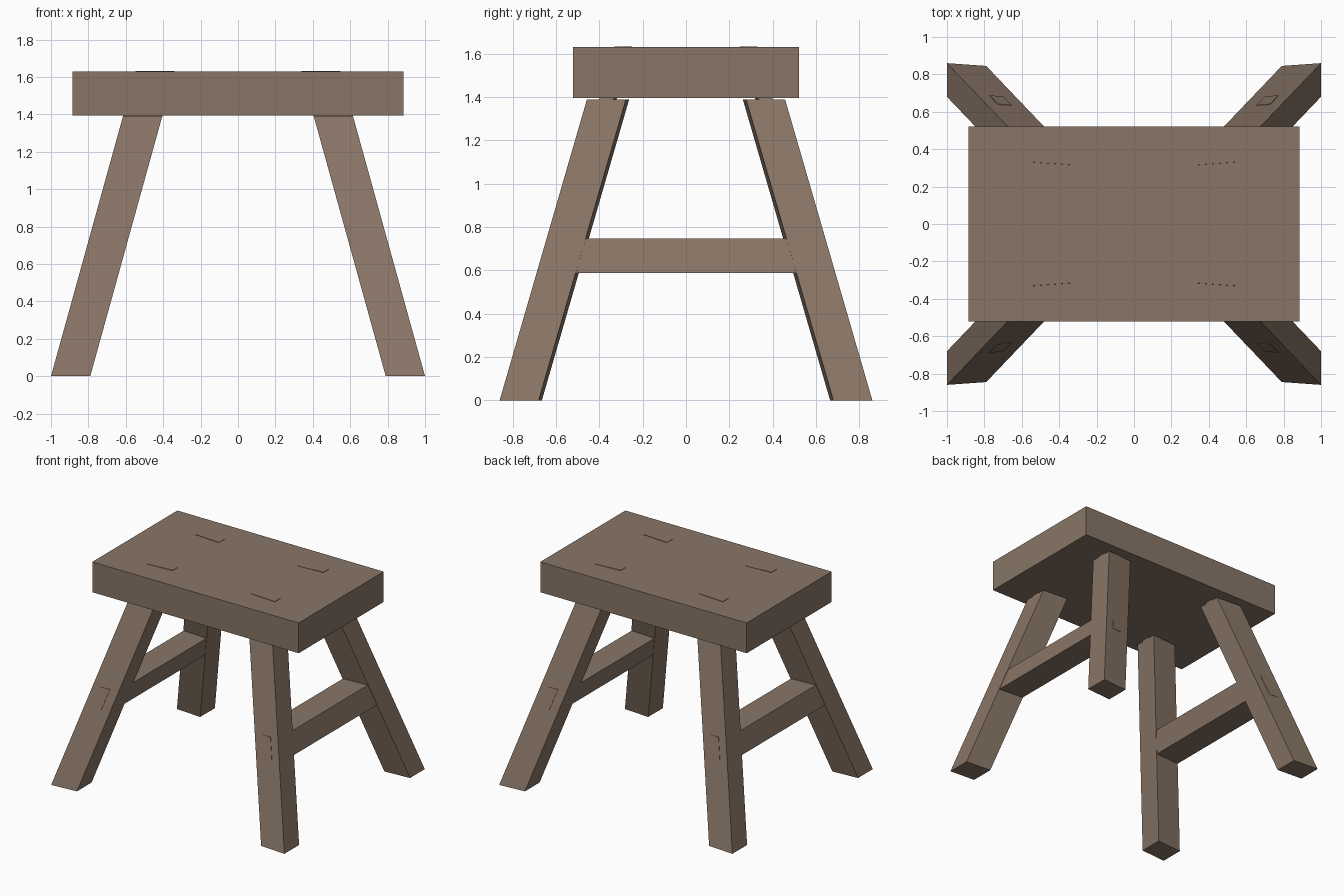
import bpy, bmesh

if "Cube" in bpy.data.objects:
    bpy.data.objects.remove(bpy.data.objects["Cube"])

wood = bpy.data.materials.new("brown wood")
wood.diffuse_color = (0.25, 0.18, 0.134, 1)
wood.use_nodes = True
wood.node_tree.nodes["Principled BSDF"].inputs["Base Color"].default_value = wood.diffuse_color

SEAT_LOW, SEAT_TOP = 1.395, 1.63


def leg_point(u, v, z):
    """Point in a splayed leg: u across x (0 to 1), v across y (0 to 1), at height z."""
    return (0.79 + 0.21 * u - 0.277 * z,
            0.665 + 0.015 * u + 0.18 * v - 0.29 * z, z)


def block(name, corners):
    """Six-sided block from 4 lower corners followed by 4 upper corners."""
    bm = bmesh.new()
    v = [bm.verts.new(c) for c in corners]
    bm.faces.new(v[3::-1])
    bm.faces.new(v[4:])
    for i in range(4):
        j = (i + 1) % 4
        bm.faces.new((v[i], v[j], v[j + 4], v[i + 4]))
    bmesh.ops.recalc_face_normals(bm, faces=bm.faces[:])
    mesh = bpy.data.meshes.new(name)
    bm.to_mesh(mesh)
    bm.free()
    mesh.materials.append(wood)
    obj = bpy.data.objects.new(name, mesh)
    bpy.context.collection.objects.link(obj)
    return obj


def leg_block(name, sx, sy, u0, u1, v0, v1, z0, z1):
    """Block that follows the leg's splay, mirrored into one corner."""
    quad = [(u0, v0), (u1, v0), (u1, v1), (u0, v1)]
    pts = [leg_point(u, v, z) for z in (z0, z1) for u, v in quad]
    return block(name, [(sx * x, sy * y, z) for x, y, z in pts])


# Seat slab
rect = [(-0.885, -0.521), (0.885, -0.521), (0.885, 0.521), (-0.885, 0.521)]
block("seat", [(x, y, z) for z in (SEAT_LOW, SEAT_TOP) for x, y in rect])

for sx, side in ((-1, "left"), (1, "right")):
    for sy, end in ((-1, "front"), (1, "back")):
        tag = f"{end}_{side}"
        # Splayed leg, with a through tenon showing in the seat top
        leg_block(f"{tag}_leg", sx, sy, 0, 1, 0, 1, 0, 1.388)
        leg_block(f"{tag}_leg_tenon", sx, sy, 0, 1, 0.32, 0.69, 1.36, SEAT_TOP + 0.003)
        # Stretcher tenon showing on the outer face of the leg
        leg_block(f"{tag}_stretcher_tenon", sx, sy, 0.34, 0.69, -0.05, 1.015, 0.587, 0.747)

    # Stretcher between front and back legs, leaning with them
    pts = []
    for z in (0.587, 0.747):
        a, b = leg_point(0.01, 0.03, z), leg_point(0.985, 0.03, z)
        pts += [(sx * a[0], -a[1], z), (sx * b[0], -b[1], z),
                (sx * b[0], b[1], z), (sx * a[0], a[1], z)]
    block(f"{side}_stretcher", pts)
